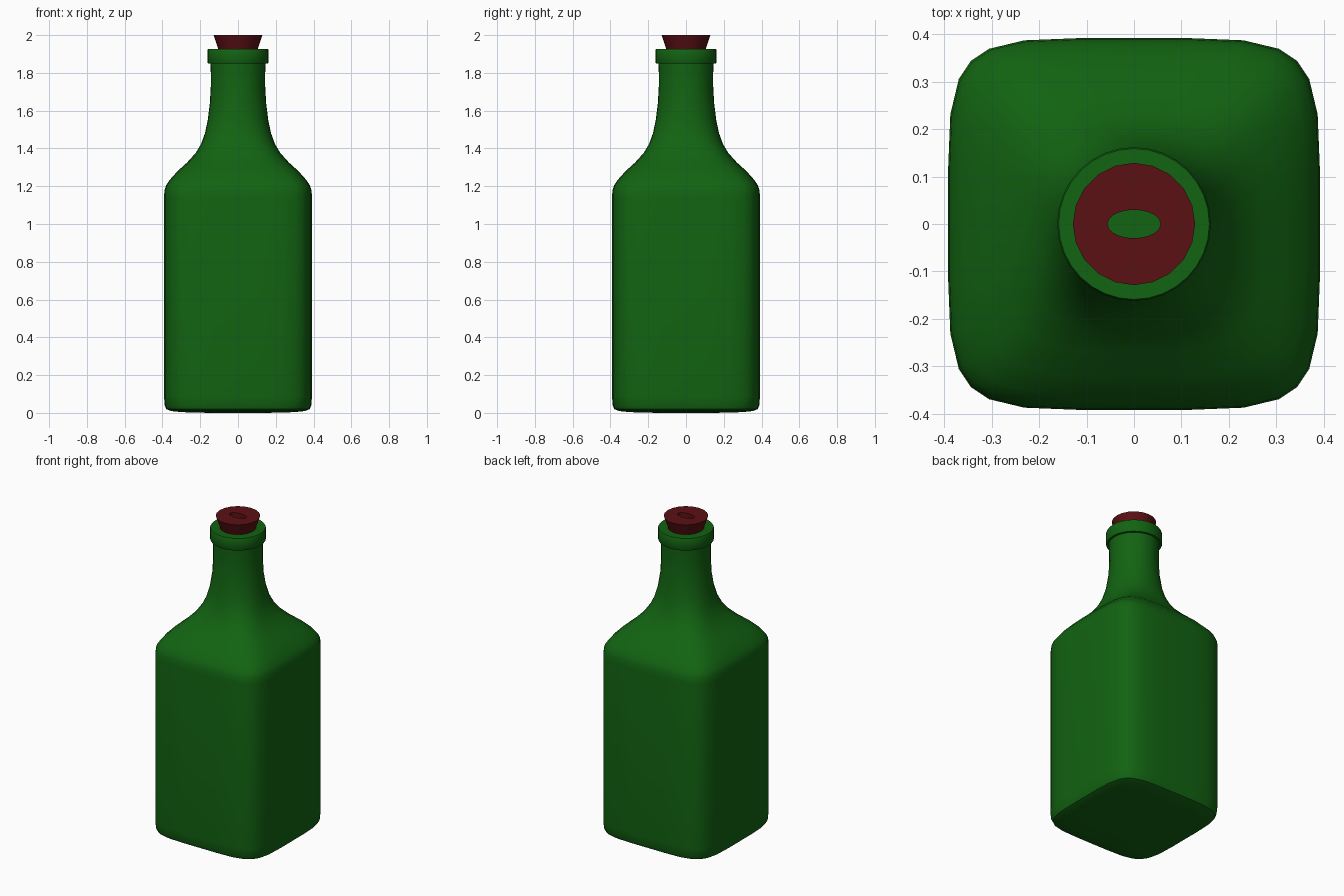
import bpy, bmesh, math
from math import sin, cos, radians

cube = bpy.data.objects.get("Cube")
if cube:
    bpy.data.objects.remove(cube, do_unlink=True)


def make_material(name, color):
    mat = bpy.data.materials.new(name)
    mat.use_nodes = True
    mat.diffuse_color = color
    mat.node_tree.nodes["Principled BSDF"].inputs["Base Color"].default_value = color
    return mat


def squircle(half, z, square, sides=32):
    """Ring that blends from a circle (square=0) to a rounded square (square=1)."""
    n = 2 + 3.3 * square
    ring = []
    for i in range(sides):
        a = 2 * math.pi * i / sides
        a += radians(8.3) * min(1, square * 1.5) * sin(4 * a)
        r = half / (abs(cos(a)) ** n + abs(sin(a)) ** n) ** (1 / n)
        ring.append((r * cos(a), r * sin(a), z))
    return ring


def ellipse(rx, ry, z, sides):
    return [(rx * cos(2 * math.pi * i / sides), ry * sin(2 * math.pi * i / sides), z)
            for i in range(sides)]


def loft(name, rings, mat, cap_start=False, closed=False, angle=35):
    bm = bmesh.new()
    loops = [[bm.verts.new(p) for p in ring] for ring in rings]
    pairs = list(zip(loops, loops[1:]))
    if closed:
        pairs.append((loops[-1], loops[0]))
    for low, high in pairs:
        for i in range(len(low)):
            j = (i + 1) % len(low)
            bm.faces.new((low[i], low[j], high[j], high[i]))
    if cap_start:
        bm.faces.new(loops[0][::-1])
    bmesh.ops.recalc_face_normals(bm, faces=bm.faces)
    mesh = bpy.data.meshes.new(name)
    bm.to_mesh(mesh)
    bm.free()
    mesh.materials.append(mat)
    obj = bpy.data.objects.new(name, mesh)
    bpy.context.collection.objects.link(obj)
    bpy.ops.object.select_all(action='DESELECT')
    obj.select_set(True)
    bpy.context.view_layer.objects.active = obj
    bpy.ops.object.shade_smooth_by_angle(angle=radians(angle))
    return obj


green = make_material("bottle green glass", (0.006, 0.125, 0.006, 1))
red = make_material("dark red stopper", (0.105, 0.005, 0.007, 1))

# Square body, sloping shoulders and round neck: (half width, height, squareness)
profile = [(0.15, 0.0, 1), (0.30, 0.004, 1), (0.355, 0.01, 1), (0.38, 0.02, 1),
           (0.388, 0.04, 1), (0.392, 0.09, 1), (0.392, 0.6, 1), (0.392, 1.14, 1),
           (0.389, 1.18, 1), (0.38, 1.205, 1), (0.36, 1.235, 0.95), (0.32, 1.28, 0.8),
           (0.27, 1.325, 0.6), (0.225, 1.375, 0.4), (0.195, 1.425, 0.25),
           (0.175, 1.48, 0.12), (0.16, 1.55, 0.04), (0.149, 1.64, 0),
           (0.144, 1.73, 0), (0.144, 1.8, 0), (0.147, 1.86, 0)]
loft("bottle_body", [squircle(*p) for p in profile], green, cap_start=True)

# Raised lip around the mouth
lip = [(0.14, 1.85), (0.159, 1.85), (0.162, 1.855), (0.162, 1.922),
       (0.159, 1.927), (0.105, 1.927), (0.105, 1.85)]
loft("bottle_lip", [ellipse(r, r, z, 32) for r, z in lip], green, closed=True)

# Tapered stopper with an oval hole through it
stopper = [ellipse(0.08, 0.08, 1.855, 20), ellipse(0.129, 0.129, 2.0, 20),
           ellipse(0.056, 0.03, 2.0, 20), ellipse(0.056, 0.03, 1.855, 20)]
loft("stopper", stopper, red, closed=True)
